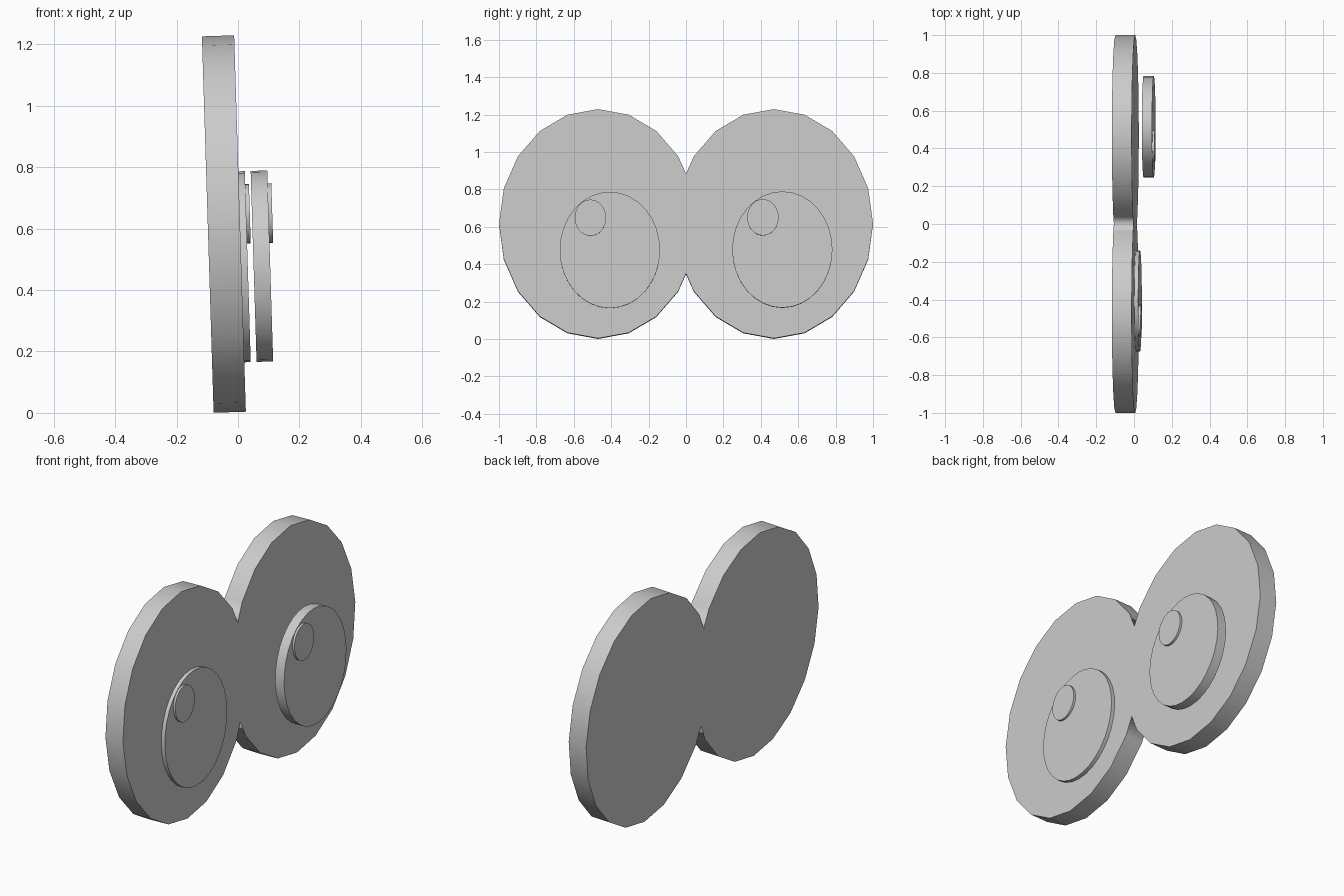
import bpy, bmesh
from math import radians
from mathutils import Matrix, Vector

cube = bpy.data.objects.get("Cube")
if cube:
    bpy.data.objects.remove(cube)

grey = bpy.data.materials.new("light grey")
grey.use_nodes = True
colour = (0.6, 0.6, 0.6, 1)
grey.diffuse_color = colour
grey.node_tree.nodes["Principled BSDF"].inputs["Base Color"].default_value = colour

# The whole model leans back slightly about the centre of the eye fronts
LEAN = Matrix.Translation((0.0065, 0, 0.6165)) @ Matrix.Rotation(radians(-1.78), 4, "Y")


def disc(name, back, front, y, z, ry, rz, sides, mirrored=False):
    """Oval slab facing +x, with a vertex at its top."""
    bm = bmesh.new()
    place = (Matrix.Translation(((back + front) / 2, y, z))
             @ Matrix.Diagonal((front - back, ry, rz, 1))
             @ Matrix.Rotation(radians(90), 4, "Y"))
    bmesh.ops.create_cone(bm, cap_ends=True, segments=sides, radius1=1,
                          radius2=1, depth=1, matrix=place)
    if mirrored:
        # Trim at the middle so the two halves join cleanly
        bmesh.ops.bisect_plane(bm, geom=bm.verts[:] + bm.edges[:] + bm.faces[:],
                               plane_co=Vector(), plane_no=Vector((0, -1, 0)),
                               clear_outer=True)
    mesh = bpy.data.meshes.new(name)
    bm.to_mesh(mesh)
    bm.free()
    mesh.materials.append(grey)
    obj = bpy.data.objects.new(name, mesh)
    bpy.context.collection.objects.link(obj)
    obj.matrix_world = LEAN
    if mirrored:
        mod = obj.modifiers.new("Mirror", "MIRROR")
        mod.use_axis = (False, True, False)
        mod.use_clip = True
    bpy.ops.object.select_all(action="DESELECT")
    obj.select_set(True)
    bpy.context.view_layer.objects.active = obj
    bpy.ops.object.shade_smooth_by_angle(angle=radians(30))
    return obj


# Joined pair of eye whites
disc("eye_whites", -0.105, 0, 0.47, 0, 0.53, 0.613, 20, mirrored=True)

# Pupils with highlights: one sunk into its eye, the other standing clear
for side, y, offset in (("near", -0.407, 0), ("far", 0.515, 0.073)):
    front = 0.021 + offset
    disc(side + "_pupil", front - 0.054, front, y, -0.141, 0.268, 0.311, 32)
    disc(side + "_highlight", front - 0.02, front + 0.012, y - 0.104, 0.031,
         0.084, 0.097, 32)
